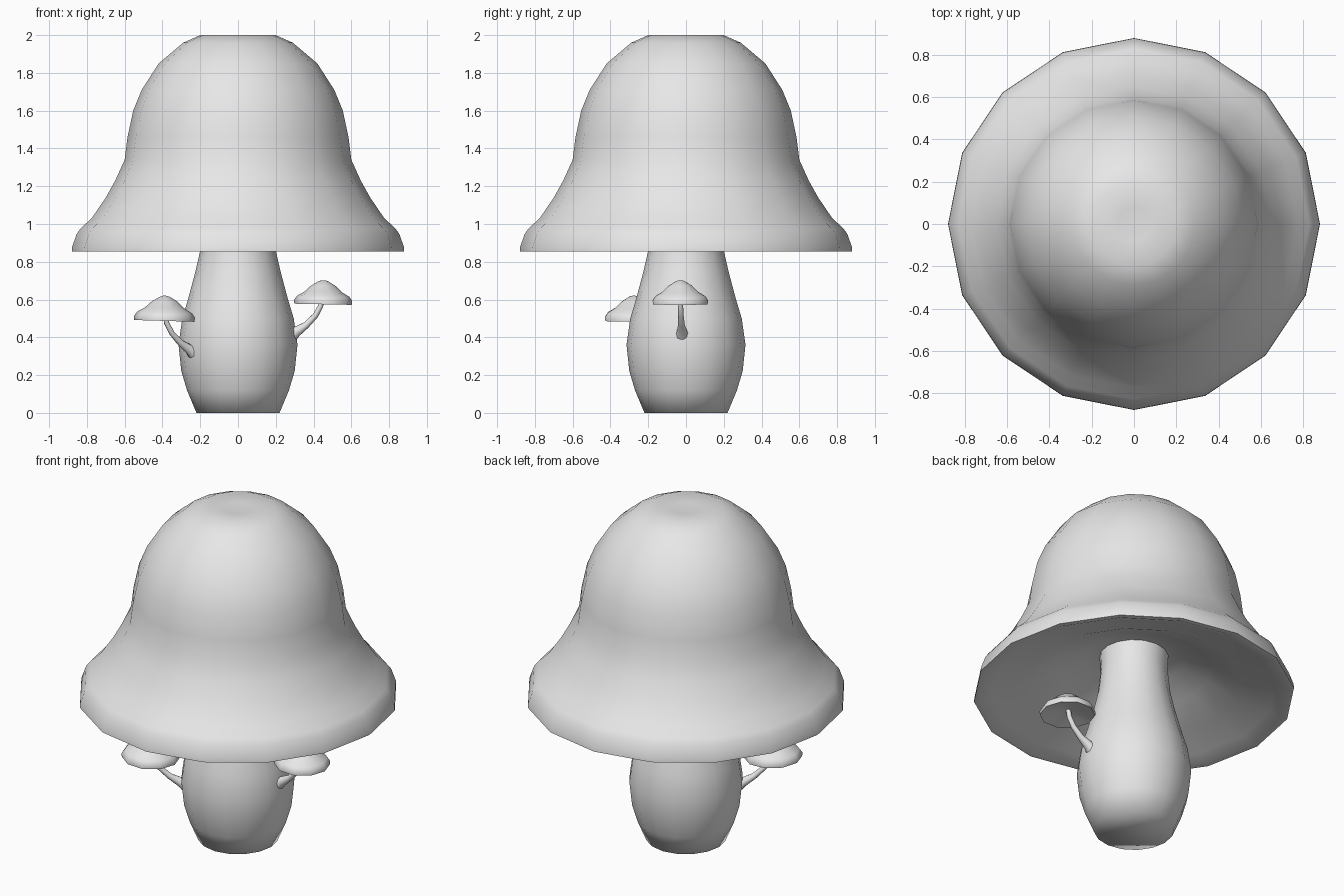
import bpy, bmesh
from math import sin, cos, pi, atan2
from mathutils import Vector, Matrix

cube = bpy.data.objects.get("Cube")
if cube:
    bpy.data.objects.remove(cube, do_unlink=True)

grey = bpy.data.materials.new("plain grey")
grey.use_nodes = True
grey.diffuse_color = (0.8, 0.8, 0.8, 1)
grey.node_tree.nodes["Principled BSDF"].inputs["Base Color"].default_value = (0.8, 0.8, 0.8, 1)


def finish(name, bm):
    bmesh.ops.recalc_face_normals(bm, faces=bm.faces)
    mesh = bpy.data.meshes.new(name)
    bm.to_mesh(mesh)
    bm.free()
    mesh.materials.append(grey)
    obj = bpy.data.objects.new(name, mesh)
    bpy.context.collection.objects.link(obj)
    bpy.ops.object.select_all(action='DESELECT')
    obj.select_set(True)
    bpy.context.view_layer.objects.active = obj
    bpy.ops.object.shade_smooth_by_angle(angle=1.2)
    return obj


def skin(name, rings):
    """Join rings of points into a closed skin with flat ends."""
    bm = bmesh.new()
    loops = [[bm.verts.new(p) for p in ring] for ring in rings]
    n = len(loops[0])
    for a, b in zip(loops, loops[1:]):
        for i in range(n):
            j = (i + 1) % n
            bm.faces.new((a[i], a[j], b[j], b[i]))
    bm.faces.new(loops[0])
    bm.faces.new(loops[-1])
    return finish(name, bm)


def lathe(name, profile, sides):
    angles = [2 * pi * i / sides for i in range(sides)]
    return skin(name, [[(r * cos(a), r * sin(a), z) for a in angles] for r, z in profile])


def tube(name, path, radii, sides=8):
    """Sweep a circle along a bent path in the xz plane."""
    rings = []
    for i, (x, z) in enumerate(path):
        a = Vector(path[max(i - 1, 0)])
        b = Vector(path[min(i + 1, len(path) - 1)])
        d = (b - a).normalized()
        across = Vector((-d.y, 0, d.x))
        rings.append([Vector((x, 0, z)) + radii[i] * (across * cos(t) + Vector((0, 1, 0)) * sin(t))
                      for t in (2 * pi * k / sides for k in range(sides))])
    return skin(name, rings)


# Main stem, swelling near the ground
lathe("stem", [(0.22, 0), (0.27, 0.12), (0.3, 0.22), (0.315, 0.36), (0.295, 0.5),
               (0.265, 0.6), (0.225, 0.75), (0.2, 0.86), (0.185, 1.0), (0.19, 1.12)], 16)

# Bell cap: hollow underside, rolled rim, domed top
lathe("cap", [(0.17, 1.1), (0.27, 1.08), (0.42, 1.01), (0.6, 0.93), (0.78, 0.885), (0.85, 0.855),
              (0.88, 0.855), (0.878, 0.88), (0.853, 0.95), (0.83, 0.98), (0.775, 1.03), (0.7, 1.14),
              (0.65, 1.23), (0.6, 1.34), (0.585, 1.46), (0.555, 1.6), (0.51, 1.71),
              (0.42, 1.85), (0.29, 1.96), (0.2, 2.0), (0.08, 1.99)], 16)


# Small side mushrooms, each grown outward from the stem
def sprout(side, x, y, z, size, tilt):
    reach = Vector((x, y)).length
    turn = Matrix.Rotation(atan2(y, x), 4, 'Z')
    span = reach - 0.29
    path = [(0.29 + span * u, z + size * v) for u, v in
            ((0, -0.16), (0.12, -0.145), (0.45, -0.11), (0.75, -0.06), (0.92, -0.01), (1, 0.06))]
    stalk = tube(side + "_sprout_stalk", path, [0.035, 0.028, 0.018, 0.015, 0.014, 0.014])
    stalk.matrix_world = turn
    cap = lathe(side + "_sprout_cap", [(0.02, 0.03), (0.09, 0.015), (0.14, 0.003), (0.152, 0), (0.154, 0.02),
                                       (0.138, 0.043), (0.1, 0.065), (0.065, 0.098), (0.025, 0.122),
                                       (0.008, 0.127)], 10)
    cap.matrix_world = (Matrix.Translation((x, y, z)) @ Matrix.Rotation(tilt, 4, 'Y')
                        @ Matrix.Scale(size, 4))


sprout("left", 0.45, -0.03, 0.575, 1.0, 0.02)
sprout("right", -0.39, -0.275, 0.487, 1.05, 0.03)
